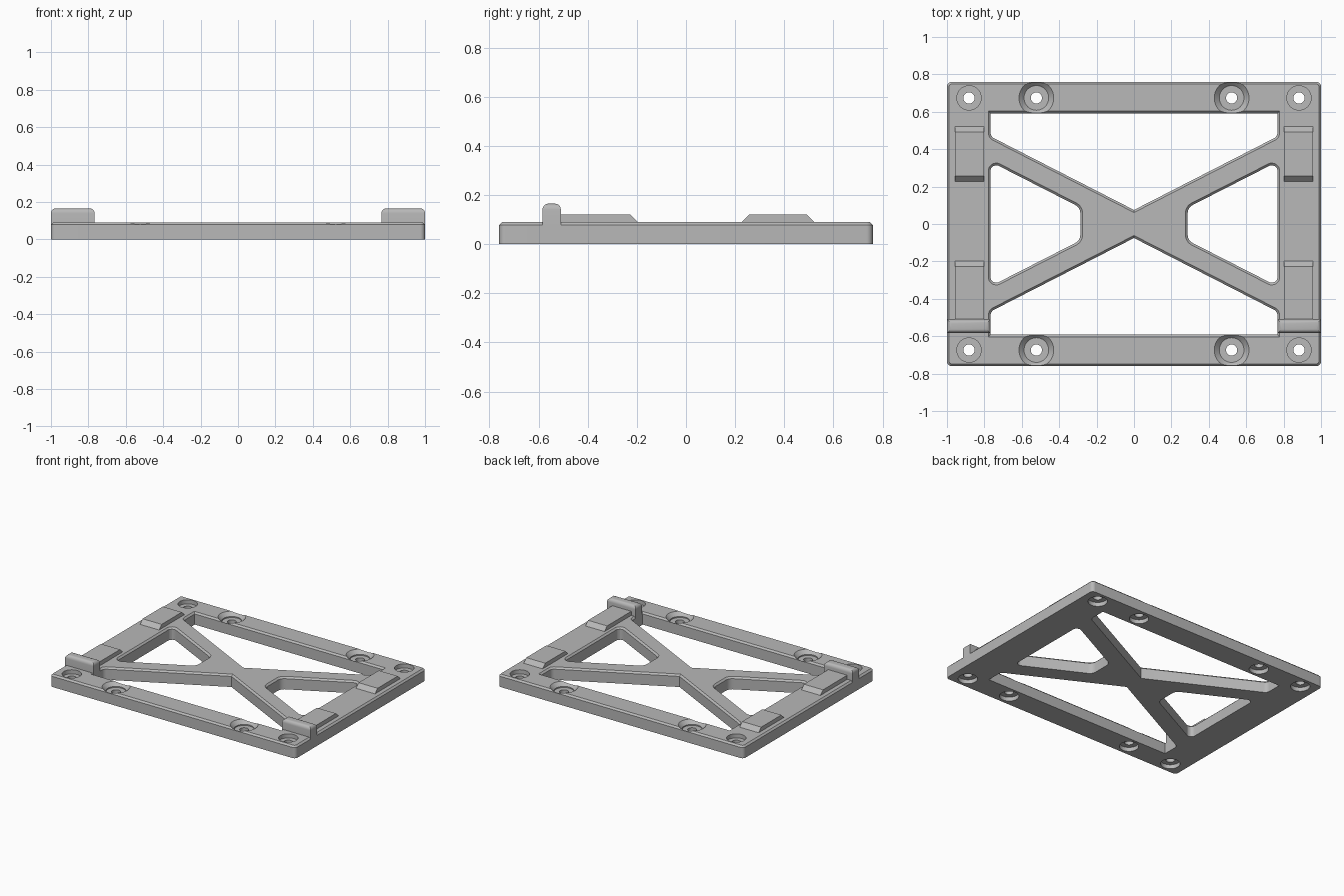
import bpy, bmesh, math
from mathutils import Vector

if "Cube" in bpy.data.objects:
    bpy.data.objects.remove(bpy.data.objects["Cube"])

grey = bpy.data.materials.new("light_grey")
grey.diffuse_color = (0.48, 0.48, 0.48, 1)
grey.use_nodes = True
grey.node_tree.nodes["Principled BSDF"].inputs["Base Color"].default_value = grey.diffuse_color


def make_object(name, bm):
    bmesh.ops.recalc_face_normals(bm, faces=bm.faces)
    mesh = bpy.data.meshes.new(name)
    bm.to_mesh(mesh)
    bm.free()
    mesh.materials.append(grey)
    obj = bpy.data.objects.new(name, mesh)
    bpy.context.collection.objects.link(obj)
    return obj


def loft(bm, rings):
    """Close a stack of equal-length point rings into a solid."""
    rows = [[bm.verts.new(p) for p in ring] for ring in rings]
    n = len(rows[0])
    for a, b in zip(rows, rows[1:]):
        for i in range(n):
            j = (i + 1) % n
            bm.faces.new((a[i], a[j], b[j], b[i]))
    bm.faces.new(rows[0][::-1])
    bm.faces.new(rows[-1])


def offset(corners, d):
    """Grow a counter-clockwise polygon outward by d."""
    pts = [Vector(c) for c in corners]
    out = []
    for i, p in enumerate(pts):
        a = (p - pts[i - 1]).normalized()
        b = (pts[(i + 1) % len(pts)] - p).normalized()
        na, nb = Vector((a.y, -a.x)), Vector((b.y, -b.x))
        out.append(p + (na + nb) * (d / (1 + na.dot(nb))))
    return out


def fillet(corners, radii, steps=6):
    """Round each polygon corner with its own radius."""
    pts = [Vector(c) for c in corners]
    out = []
    for i, (p, r) in enumerate(zip(pts, radii)):
        if r == 0:
            out.append(p)
            continue
        u = (pts[i - 1] - p).normalized()
        v = (pts[(i + 1) % len(pts)] - p).normalized()
        half = u.angle(v) / 2
        centre = p + (u + v).normalized() * (r / math.sin(half))
        s = p + u * (r / math.tan(half)) - centre
        e = p + v * (r / math.tan(half)) - centre
        for k in range(steps + 1):
            out.append(centre + s.lerp(e, k / steps).normalized() * r)
    return out


def prism(bm, poly, levels):
    loft(bm, [[(p.x, p.y, z) for p in offset(poly, d)] for z, d in levels])


def select_only(obj):
    bpy.ops.object.select_all(action='DESELECT')
    obj.select_set(True)
    bpy.context.view_layer.objects.active = obj


def cut(obj, bm):
    cutter = make_object("cutter", bm)
    cutter.hide_render = True
    mod = obj.modifiers.new("cut", 'BOOLEAN')
    mod.operation, mod.solver, mod.object = 'DIFFERENCE', 'EXACT', cutter
    select_only(obj)
    bpy.ops.object.modifier_apply(modifier=mod.name)
    bpy.data.objects.remove(cutter)


H, C = 0.09, 0.012          # plate thickness, edge chamfer

# Base plate with chamfered top rim
bm = bmesh.new()
outline = fillet([(-1, -.76), (1, -.76), (1, .76), (-1, .76)], [.025] * 4)
prism(bm, outline, [(0, 0), (H - C, 0), (H, -C)])
plate = make_object("base_plate", bm)

# Four windows that leave the cross brace
bm = bmesh.new()
long_window = fillet([(0, .075), (.767, .468), (.767, .592), (-.767, .592), (-.767, .468)],
                     [0, .035, 0, 0, .035])
side_window = fillet([(.287, -.088), (.767, -.333), (.767, .333), (.287, .088)],
                     [.05, .03, .03, .05])
flare = [(-.02, 0), (H - C, 0), (H + C, 2 * C)]
for window in (long_window, side_window):
    prism(bm, window, flare)
    prism(bm, [-p for p in window], flare)
cut(plate, bm)

# Screw holes: recessed on both faces, the middle ones also countersunk
bm = bmesh.new()
corner_steps = [(-.02, .065), (.03, .065), (.03, .03), (.06, .03), (.06, .065), (.12, .065)]
middle_steps = [(-.02, .065), (.03, .065), (.03, .03), (.055, .03), (.055, .066),
                (.063, .066), (.12, .123)]
for hole_x, steps in ((.882, corner_steps), (.522, middle_steps)):
    for sx in (-1, 1):
        for sy in (-1, 1):
            loft(bm, [[(sx * hole_x + r * math.cos(t * math.tau / 40),
                        sy * .674 + r * math.sin(t * math.tau / 40), z)
                       for t in range(40)] for z, r in steps])
cut(plate, bm)
select_only(plate)
bpy.ops.object.shade_smooth_by_angle(angle=math.radians(25))


def bar(name, profile, x0, x1):
    """Extrude a (y, z) profile along x."""
    bm = bmesh.new()
    loft(bm, [[(x, y, z) for y, z in profile] for x in (x0, x1)])
    return make_object(name, bm)


rear_pad = [(.227, .085), (.227, .09), (.257, .12), (.492, .12), (.522, .09), (.522, .085)]
front_pad = [(-.53, .085), (-.53, .12), (-.227, .12), (-.197, .09), (-.197, .085)]
rib = [(-.584, .07), (-.584, .165), (-.509, .165), (-.509, .07)]
for side, s in (("left", -1), ("right", 1)):
    # Raised support pads
    bar(side + "_rear_pad", rear_pad, s * .802, s * .957)
    bar(side + "_front_pad", front_pad, s * .802, s * .957)
    # Stop rib with rounded top
    stop = bar(side + "_stop_rib", rib, s * .767, s * 1.0)
    bm = bmesh.new()
    bm.from_mesh(stop.data)
    top = [e for e in bm.edges if all(v.co.z > .16 for v in e.verts)]
    bmesh.ops.bevel(bm, geom=top, offset=.025, segments=5, profile=.5, affect='EDGES')
    bm.to_mesh(stop.data)
    bm.free()
    select_only(stop)
    bpy.ops.object.shade_smooth_by_angle(angle=math.radians(30))
